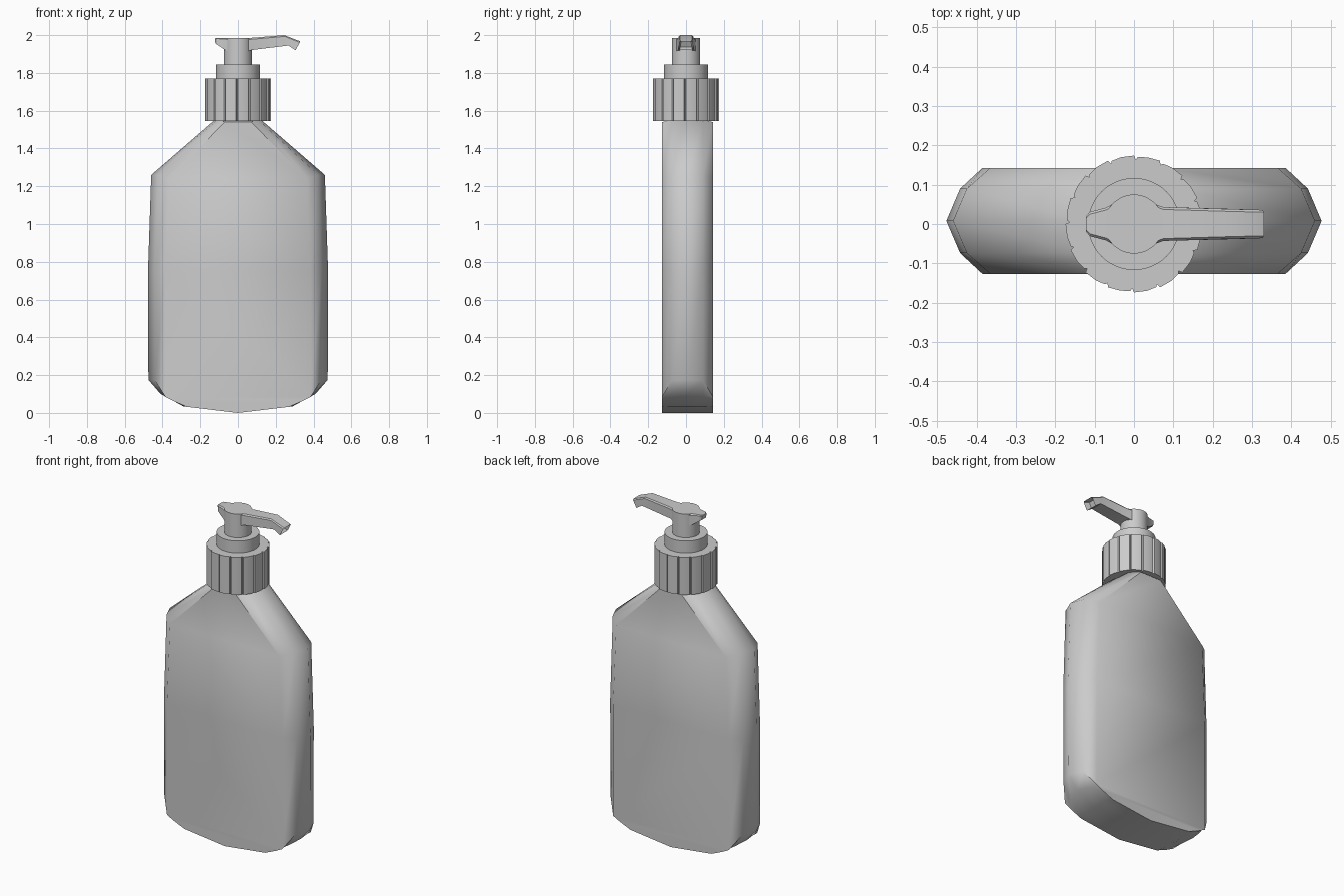
import bpy, bmesh, math

if "Cube" in bpy.data.objects:
    bpy.data.objects.remove(bpy.data.objects["Cube"])


def make_object(name, bm, angle=30):
    bmesh.ops.recalc_face_normals(bm, faces=bm.faces[:])
    mesh = bpy.data.meshes.new(name)
    bm.to_mesh(mesh)
    bm.free()
    ob = bpy.data.objects.new(name, mesh)
    bpy.context.collection.objects.link(ob)
    bpy.ops.object.select_all(action='DESELECT')
    ob.select_set(True)
    bpy.context.view_layer.objects.active = ob
    bpy.ops.object.shade_smooth_by_angle(angle=math.radians(angle))
    return ob


def bridge(bm, a, b):
    n = len(a)
    for i in range(n):
        bm.faces.new((a[i], a[(i + 1) % n], b[(i + 1) % n], b[i]))


def prism(name, outline, z0, z1):
    bm = bmesh.new()
    rings = [[bm.verts.new((x, y, z)) for x, y in outline] for z in (z0, z1)]
    bridge(bm, *rings)
    for r in rings:
        bm.faces.new(r)
    return make_object(name, bm)


def circle(r, n=48):
    return [(r * math.cos(2 * math.pi * i / n), r * math.sin(2 * math.pi * i / n)) for i in range(n)]


# Bottle body: half outlines (x, z) at three depths, mirrored in x and y
MID = [(0.29, 0.035), (0.41, 0.10), (0.475, 0.175), (0.477, 0.75), (0.46, 1.26), (0.125, 1.55)]
EDGE = [(0.29, 0.035), (0.39, 0.09), (0.44, 0.172), (0.442, 0.75), (0.425, 1.26), (0.11, 1.55)]
FACE = [(0.27, 0.032), (0.34, 0.062), (0.385, 0.085), (0.385, 0.75), (0.365, 1.24), (0.07, 1.54)]
bm = bmesh.new()
loops = []
for dy, half in ((-0.135, FACE), (-0.082, EDGE), (0, MID), (0.082, EDGE), (0.135, FACE)):
    pts = [(0, 0)] + half + [(-x, z) for x, z in reversed(half)]
    loops.append([bm.verts.new((x, 0.008 + dy, z)) for x, z in pts])
for a, b in zip(loops, loops[1:]):
    bridge(bm, a, b)
for ring in (loops[0], loops[-1]):
    n = len(ring)
    bm.faces.new((ring[0], ring[1], ring[n - 1]))
    for i in range(1, len(FACE)):
        bm.faces.new((ring[i], ring[i + 1], ring[n - i - 1], ring[n - i]))
make_object("bottle_body", bm, 48)

# Ridged screw cap
TEETH = 16
ridges = []
for i in range(TEETH):
    for f, r in ((0.0, 0.174), (0.5, 0.173), (0.86, 0.170), (0.93, 0.164)):
        a = 2 * math.pi * (i + f) / TEETH
        ridges.append((r * math.cos(a), r * math.sin(a)))
prism("screw_cap", ridges, 1.545, 1.77)

# Collar and pump stem
prism("collar", circle(0.117), 1.765, 1.845)
prism("pump_stem", circle(0.075), 1.84, 1.986)

# Pump spout: sections (top x, top z, bottom x, bottom z, half width)
SECTIONS = [
    (-0.122, 1.982, -0.120, 1.956, 0.020),
    (-0.112, 1.986, -0.110, 1.950, 0.031),
    (-0.070, 1.986, -0.070, 1.922, 0.042),
    (-0.050, 1.986, -0.050, 1.915, 0.054),
    (0.050, 1.986, 0.050, 1.915, 0.052),
    (0.075, 1.986, 0.072, 1.921, 0.043),
    (0.245, 2.000, 0.268, 1.945, 0.038),
    (0.330, 1.967, 0.305, 1.920, 0.036),
]
bm = bmesh.new()
rings = []
for tx, tz, bx, bz, w in SECTIONS:
    ring = []
    for y, t in ((-w, 0), (-w, 0.88), (-w + 0.006, 1), (w - 0.006, 1), (w, 0.88), (w, 0)):
        ring.append(bm.verts.new((bx + (tx - bx) * t, y, bz + (tz - bz) * t)))
    rings.append(ring)
for a, b in zip(rings, rings[1:]):
    bridge(bm, a, b)
bm.faces.new(rings[0])
tip = bm.faces.new(rings[-1])
bmesh.ops.recalc_face_normals(bm, faces=bm.faces[:])
# Nozzle opening
bmesh.ops.inset_region(bm, faces=[tip], thickness=0.01)
bmesh.ops.translate(bm, verts=tip.verts[:], vec=(-0.03, 0, 0.012))
make_object("pump_spout", bm)
